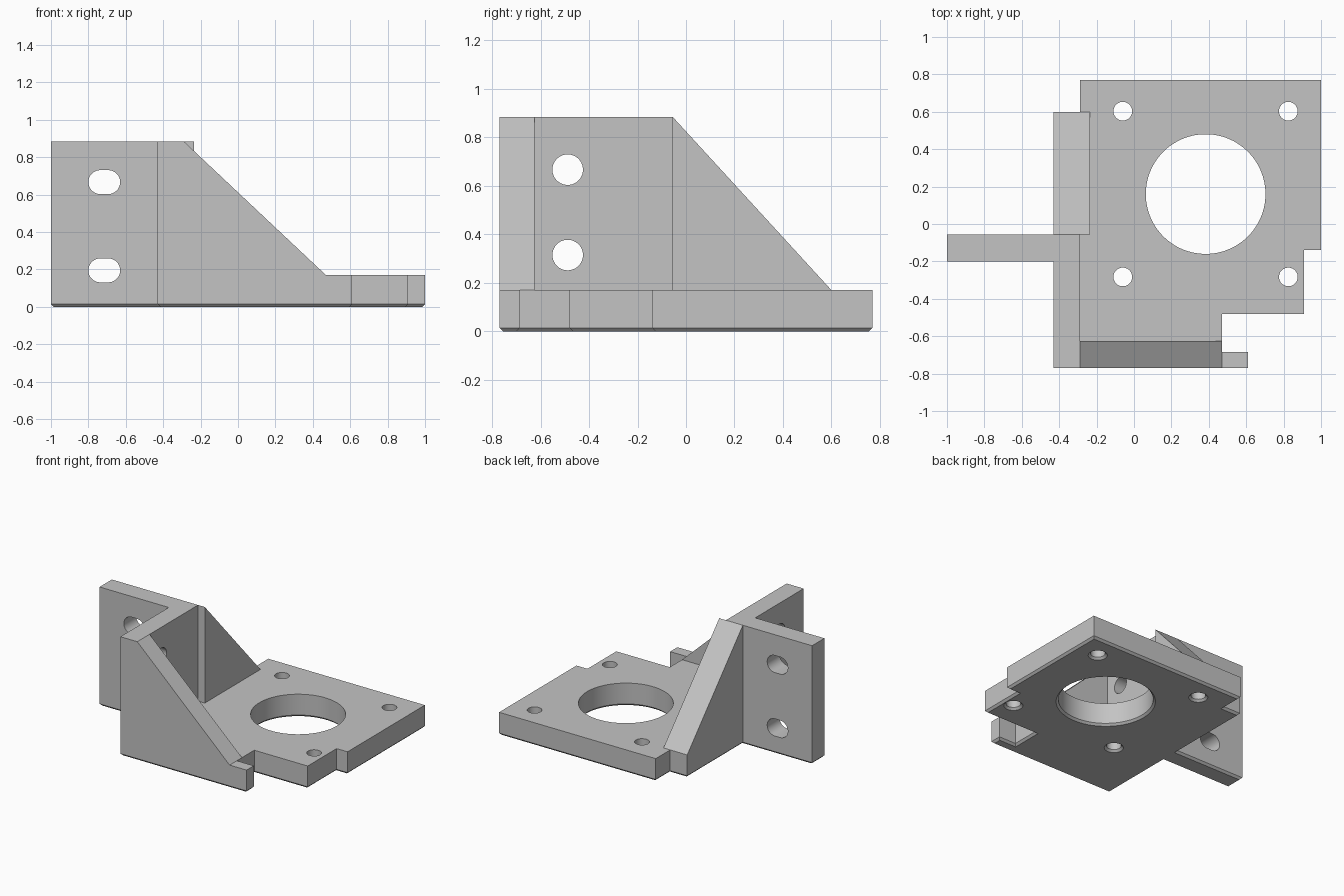
import bpy, bmesh, math
from mathutils import Vector

old = bpy.data.objects.get("Cube")
if old:
    bpy.data.objects.remove(old, do_unlink=True)

grey = bpy.data.materials.new("plain grey")
grey.use_nodes = True
colour = (0.55, 0.55, 0.55, 1)
grey.diffuse_color = colour
grey.node_tree.nodes["Principled BSDF"].inputs["Base Color"].default_value = colour

# Shared dimensions
TOP, PLATE, CHAMFER = 0.885, 0.17, 0.015
WALL_OUT, WALL_IN = -0.43, -0.29
FRONT, BACK = -0.77, 0.77
FLANGE_FRONT, FLANGE_BACK = -0.2, -0.055
RIB_END, GUSSET_END = 0.6, 0.47
INSIDE = 0.1  # upper parts start inside the base plate


def loft(name, axis, rings):
    """Solid through (position, outline) rings stacked along an axis."""
    bm = bmesh.new()
    loops = []
    for pos, outline in rings:
        loop = []
        for a, b in outline:
            co = [a, b]
            co.insert(axis, pos)
            loop.append(bm.verts.new(co))
        loops.append(loop)
    n = len(loops[0])
    for low, high in zip(loops, loops[1:]):
        for i in range(n):
            j = (i + 1) % n
            bm.faces.new((low[i], low[j], high[j], high[i]))
    bm.faces.new(loops[0])
    bm.faces.new(loops[-1])
    bmesh.ops.recalc_face_normals(bm, faces=bm.faces)
    mesh = bpy.data.meshes.new(name)
    bm.to_mesh(mesh)
    bm.free()
    mesh.materials.append(grey)
    obj = bpy.data.objects.new(name, mesh)
    bpy.context.collection.objects.link(obj)
    return obj


def prism(name, axis, outline, low, high):
    return loft(name, axis, [(low, outline), (high, outline)])


def rect(a0, a1, b0, b1):
    return [(a0, b0), (a1, b0), (a1, b1), (a0, b1)]


def inset(outline, d):
    """Move a counterclockwise, right-angled outline inwards."""
    result = []
    n = len(outline)
    for i in range(n):
        prev, here, nxt = (Vector(outline[(i + k) % n]) for k in (-1, 0, 1))
        e1, e2 = (here - prev).normalized(), (nxt - here).normalized()
        result.append(here + d * (e1.orthogonal() + e2.orthogonal()))
    return result


def circle(a, b, r, stretch=0, n=64):
    """Circle, or a slot when stretched along the first axis."""
    points = []
    for i in range(n):
        t = math.tau * (i + 0.5) / n
        shift = math.copysign(stretch, math.cos(t))
        points.append((a + r * math.cos(t) + shift, b + r * math.sin(t)))
    return points


# Base plate with notched corner, foot tab and flange foot, chamfered underneath
footprint = [
    (WALL_OUT, FRONT), (0.61, FRONT), (0.61, -0.685), (GUSSET_END, -0.685),
    (GUSSET_END, -0.48), (0.91, -0.48), (0.91, -0.14), (1, -0.14),
    (1, BACK), (WALL_IN, BACK), (WALL_IN, RIB_END), (WALL_OUT, RIB_END),
    (WALL_OUT, FLANGE_BACK), (-1, FLANGE_BACK),
    (-1, FLANGE_FRONT), (WALL_OUT, FLANGE_FRONT),
]
bracket = loft("mounting_bracket", 2, [
    (0, inset(footprint, CHAMFER)), (CHAMFER, footprint), (PLATE, footprint)])

# Upright wall, drilled flange, sloped front gusset and sloped back rib
additions = [
    prism("upright_wall", 2, rect(WALL_OUT, WALL_IN, FRONT, FLANGE_BACK), INSIDE, TOP),
    prism("side_flange", 2, rect(-1, WALL_IN, FLANGE_FRONT, FLANGE_BACK), INSIDE, TOP),
    prism("front_gusset", 1, [(WALL_OUT, INSIDE), (GUSSET_END, INSIDE),
          (GUSSET_END, PLATE), (WALL_IN, TOP), (WALL_OUT, TOP)], FRONT, -0.625),
    prism("back_rib", 0, [(FLANGE_BACK, INSIDE), (RIB_END, INSIDE),
          (RIB_END, PLATE), (FLANGE_BACK, TOP)], WALL_OUT, -0.235),
]

# Centre bore and four screw holes, flared at the underside
cutters = []
bores = [(0.383, 0.16, 0.32)]
bores += [(x, y, 0.05) for x in (-0.06, 0.825) for y in (-0.283, 0.603)]
for x, y, r in bores:
    n = 96 if r > 0.1 else 32
    cutters.append(loft("bore_cutter", 2, [
        (-CHAMFER, circle(x, y, r + 2 * CHAMFER, n=n)),
        (CHAMFER, circle(x, y, r, n=n)), (0.3, circle(x, y, r, n=n))]))

# Slots in the flange and round holes in the wall
for z in (0.195, 0.667):
    cutters.append(prism("slot_cutter", 1, circle(-0.715, z, 0.064, 0.021, 48), -0.3, 0.05))
for z in (0.315, 0.667):
    cutters.append(prism("wall_hole_cutter", 0, circle(-0.488, z, 0.063, n=48), -0.5, -0.2))

# Fuse everything into one solid
for helpers, operation in ((additions, 'UNION'), (cutters, 'DIFFERENCE')):
    for helper in helpers:
        mod = bracket.modifiers.new(helper.name, 'BOOLEAN')
        mod.operation = operation
        mod.solver = 'EXACT'
        mod.object = helper
        helper.hide_render = True
bpy.context.view_layer.update()
solid = bpy.data.meshes.new_from_object(
    bracket.evaluated_get(bpy.context.evaluated_depsgraph_get()))
bracket.modifiers.clear()
bracket.data = solid
for helper in additions + cutters:
    bpy.data.objects.remove(helper, do_unlink=True)

# Merge coplanar faces and shade the round holes smooth
bm = bmesh.new()
bm.from_mesh(solid)
bmesh.ops.remove_doubles(bm, verts=bm.verts, dist=0.0001)
bmesh.ops.dissolve_limit(bm, angle_limit=0.01, verts=bm.verts, edges=bm.edges)
bm.to_mesh(solid)
bm.free()
for obj in bpy.context.selected_objects:
    obj.select_set(False)
bracket.select_set(True)
bpy.context.view_layer.objects.active = bracket
bpy.ops.object.shade_smooth_by_angle(angle=math.radians(30))
